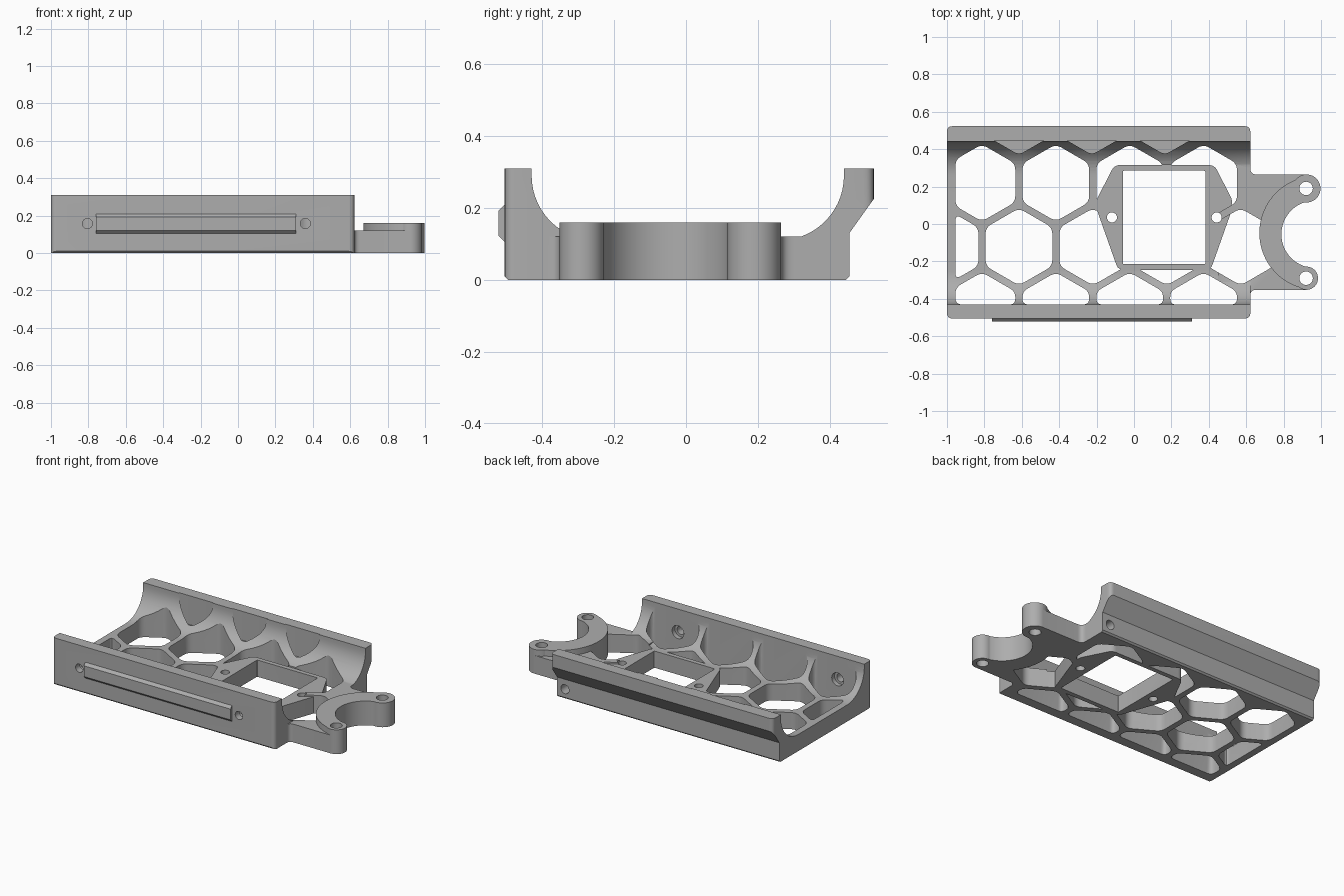
import bpy, bmesh, math
from mathutils import Vector

old = bpy.data.objects.get("Cube")
if old:
    bpy.data.objects.remove(old, do_unlink=True)

gray = bpy.data.materials.new("plain_gray")
gray.use_nodes = True
gray.diffuse_color = (0.42, 0.42, 0.42, 1)
gray.node_tree.nodes["Principled BSDF"].inputs["Base Color"].default_value = (0.42, 0.42, 0.42, 1)

FLOOR, WALL_TOP, RING_TOP = 0.11, 0.31, 0.16
X0, X1 = -1.0, 0.622
PITCH, HEX_R = 0.395, 0.206


def place(u, v, w, axis):
    return {"x": (w, u, v), "y": (u, w, v), "z": (u, v, w)}[axis]


def prisms(name, outlines, lo, hi, axis="z"):
    """Extrude one or more flat outlines along an axis."""
    bm = bmesh.new()
    for pts in outlines:
        rings = [[bm.verts.new(place(u, v, w, axis)) for u, v in pts] for w in (lo, hi)]
        bm.faces.new(rings[0])
        bm.faces.new(rings[1])
        n = len(pts)
        for i in range(n):
            j = (i + 1) % n
            bm.faces.new((rings[0][i], rings[0][j], rings[1][j], rings[1][i]))
    bmesh.ops.recalc_face_normals(bm, faces=bm.faces)
    mesh = bpy.data.meshes.new(name)
    bm.to_mesh(mesh)
    bm.free()
    mesh.materials.append(gray)
    ob = bpy.data.objects.new(name, mesh)
    bpy.context.collection.objects.link(ob)
    return ob


def combine(ob, other, op):
    """Apply a boolean and discard the helper."""
    mod = ob.modifiers.new(op, "BOOLEAN")
    mod.operation, mod.object, mod.solver = op, other, "EXACT"
    bpy.context.view_layer.objects.active = ob
    bpy.ops.object.modifier_apply(modifier=mod.name)
    bpy.data.objects.remove(other, do_unlink=True)


def arc(cx, cy, r, a0, a1, n):
    angles = [math.radians(a0 + (a1 - a0) * i / n) for i in range(n + 1)]
    return [(cx + r * math.cos(a), cy + r * math.sin(a)) for a in angles]


def circle(cx, cy, r, n=40):
    return arc(cx, cy, r, 0, 360, n)[:-1]


def rounded(pts, size, steps=6):
    """Round every corner of an outline."""
    out = []
    for i, p in enumerate(pts):
        p, a, b = Vector(p), Vector(pts[i - 1]), Vector(pts[(i + 1) % len(pts)])
        d = min(size, 0.45 * (a - p).length, 0.45 * (b - p).length)
        s, e = p + (a - p).normalized() * d, p + (b - p).normalized() * d
        for k in range(steps + 1):
            t = k / steps
            out.append(tuple(s * (1 - t) ** 2 + p * 2 * t * (1 - t) + e * t ** 2))
    return out


def clip(pts, axis, limit, sign):
    """Keep the part of an outline on one side of a straight limit."""
    out = []
    for i, q in enumerate(pts):
        p = pts[i - 1]
        dp, dq = sign * (p[axis] - limit), sign * (q[axis] - limit)
        if dp * dq < 0:
            out.append(tuple(Vector(p).lerp(Vector(q), dp / (dp - dq))))
        if dq >= 0:
            out.append(q)
    return out


def hexagon(cx, cy, r):
    return arc(cx, cy, r, 30, 330, 5)


def box(x0, x1, y0, y1):
    return [(x0, y0), (x1, y0), (x1, y1), (x0, y1)]


# Channel body with coved inner walls and an overhanging back lip
profile = [(-0.505, 0.01), (-0.495, 0), (0.445, 0), (0.455, 0.01), (0.455, 0.13),
           (0.523, 0.225), (0.523, WALL_TOP), (0.44, WALL_TOP)]
profile += arc(0.26, FLOOR + 0.18, 0.18, 0, -90, 14)
profile += arc(-0.25, FLOOR + 0.18, 0.18, 270, 180, 14)
profile += [(-0.43, WALL_TOP), (-0.505, WALL_TOP)]
body = prisms("tray_body", [profile], X0, X1, "x")
combine(body, prisms("plan", [rounded(box(X0, X1, -0.505, 0.523), 0.03)], -0.1, 0.5), "INTERSECT")

# Neck that joins the tray to the clamp
neck_plan = [(0.45, 0.34), (X1, 0.34), (X1, 0.265), (0.92, 0.265),
             (0.92, -0.352), (X1, -0.352), (X1, -0.42), (0.45, -0.42)]
plan = rounded(neck_plan, 0.045)
plan = [p if p[0] < 0.85 else (0.92, 0.265 if p[1] > 0 else -0.352) for p in plan]
plan = [p for i, p in enumerate(plan) if p != plan[i - 1]]
combine(body, prisms("neck", [plan], 0, 0.12), "UNION")

# Honeycomb openings through the floor
cells = []
for row, y in enumerate((0.22, -0.122, -0.464)):
    start = -1.01 if row == 1 else -0.813
    for k in range(5 if row == 1 else 4):
        cell = hexagon(start + k * PITCH, y, HEX_R)
        cell = clip(clip(cell, 0, -0.955, 1), 1, -0.43, 1)
        cells.append(rounded(cell, 0.035))
combine(body, prisms("honeycomb", cells, -0.1, 0.6), "DIFFERENCE")

# Shallow pockets in the back cove
pockets = [rounded(clip(hexagon(-0.615 + k * 0.39, 0.52, 0.15), 1, 0.446, -1), 0.03) for k in range(3)]
combine(body, prisms("pockets", pockets, 0.12, 0.6), "DIFFERENCE")

# Solid pad around the square window
pad = [(-0.105, 0.315), (0.43, 0.315), (0.525, 0.13), (0.525, 0.08),
       (0.41, -0.245), (-0.085, -0.245), (-0.2, 0.08), (-0.2, 0.13)]
combine(body, prisms("pad", [rounded(pad, 0.03)], 0, FLOOR), "UNION")
window = [rounded(box(-0.06, 0.382, -0.215, 0.285), 0.008, 3)]
window += [circle(x, 0.035, 0.027, 24) for x in (-0.118, 0.442)]
combine(body, prisms("window", window, -0.1, 0.6), "DIFFERENCE")
# Clear the pad's edge where it would stand inside the cove
combine(body, prisms("pad_recess", [rounded(box(-0.1, 0.42, 0.2, 0.315), 0.03)], FLOOR, 0.3), "DIFFERENCE")

# Half-ring clamp with two lugs
ring = prisms("clamp", [circle(0.975, -0.048, 0.305, 80)], 0, RING_TOP)
combine(ring, prisms("trim", [box(0.6, 0.92, -0.352, 0.265)], -0.1, 0.5), "INTERSECT")
combine(body, ring, "UNION")
combine(body, prisms("bore", [circle(0.968, -0.055, 0.18, 80)], -0.1, 0.5), "DIFFERENCE")
for y, r in ((0.19, 0.075), (-0.29, 0.062)):
    combine(body, prisms("lug", [circle(0.922, y, r)], 0, RING_TOP), "UNION")
combine(body, prisms("lug_holes", [circle(0.92, y, 0.036, 28) for y in (0.19, -0.29)], -0.1, 0.5),
        "DIFFERENCE")

# Screw holes in the front wall, counterbored from inside
screws = (-0.805, 0.36)
combine(body, prisms("screws", [circle(x, 0.158, 0.027, 24) for x in screws], -0.6, -0.38, "y"),
        "DIFFERENCE")
combine(body, prisms("counterbores", [circle(x, 0.158, 0.043, 28) for x in screws], -0.46, -0.36, "y"),
        "DIFFERENCE")
# Blind hole in the back wall
combine(body, prisms("back_hole", [circle(0.565, 0.065, 0.03, 24)], 0.36, 0.6, "y"), "DIFFERENCE")

# Raised bar on the front wall with chamfered long edges
bar_profile = [(-0.5, 0.105), (-0.505, 0.105), (-0.522, 0.122), (-0.522, 0.193), (-0.505, 0.21), (-0.5, 0.21)]
bar = prisms("front_bar", [bar_profile], -0.76, 0.31, "x")

for ob in (body, bar):
    bpy.ops.object.select_all(action="DESELECT")
    ob.select_set(True)
    bpy.context.view_layer.objects.active = ob
    bpy.ops.object.shade_smooth_by_angle(angle=math.radians(25))
